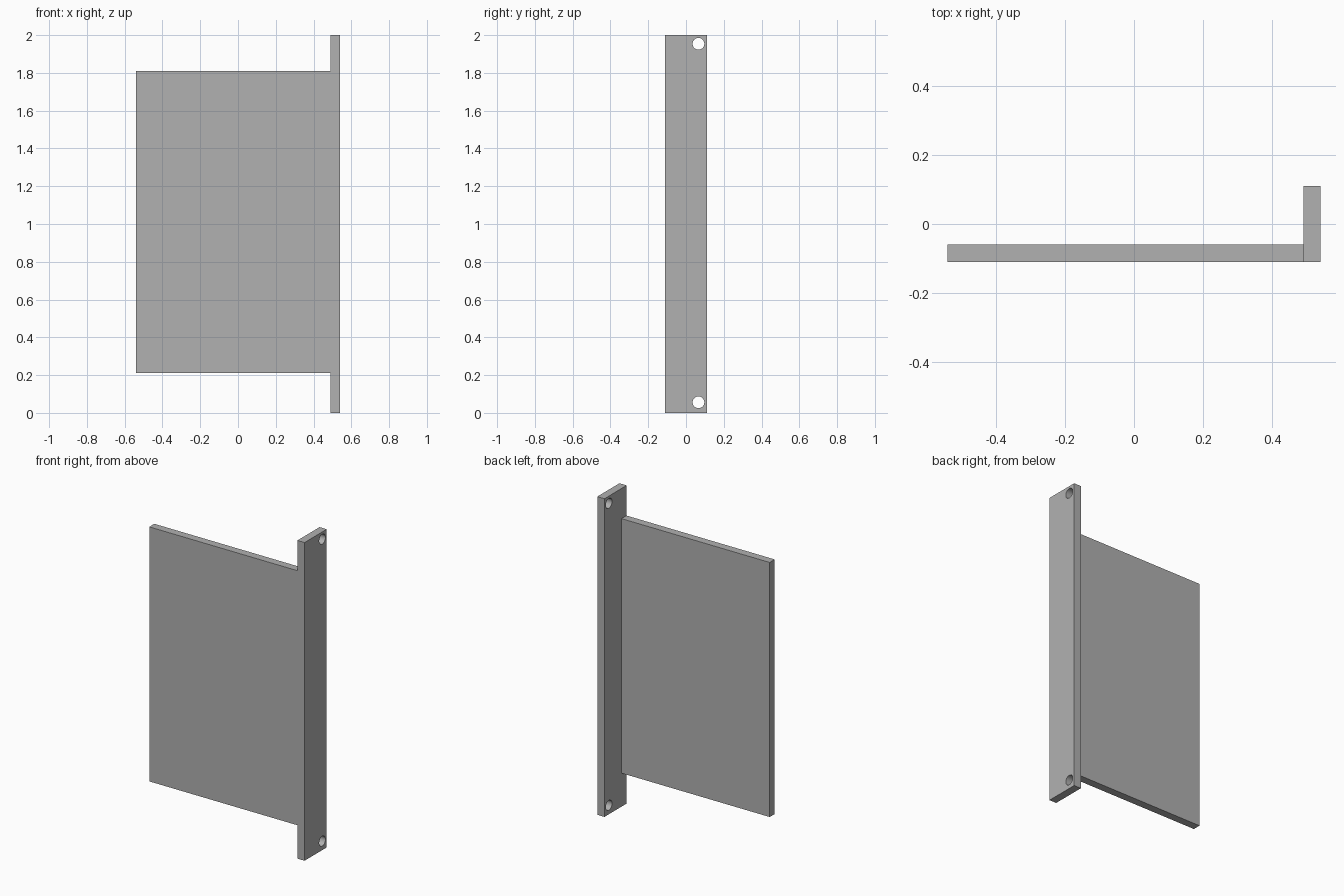
import bpy
import math
from mathutils import Vector

cube = bpy.data.objects.get("Cube")
if cube:
    bpy.data.objects.remove(cube, do_unlink=True)

grey = bpy.data.materials.new("plain grey")
grey.use_nodes = True
colour = (0.44, 0.44, 0.44, 1)
grey.diffuse_color = colour
grey.node_tree.nodes["Principled BSDF"].inputs["Base Color"].default_value = colour


def box(name, low, high):
    low, high = Vector(low), Vector(high)
    bpy.ops.mesh.primitive_cube_add(size=1, location=(low + high) / 2)
    obj = bpy.context.object
    obj.name = name
    obj.scale = high - low
    bpy.ops.object.transform_apply(location=False, rotation=False, scale=True)
    obj.data.materials.append(grey)
    return obj


# Flat panel, and the taller flange along its left edge
box("panel", (-0.54, -0.11, 0.21), (0.49, -0.06, 1.81))
flange = box("flange", (0.49, -0.11, 0), (0.54, 0.11, 2))

# Screw holes near both ends of the flange
for end, z in (("bottom", 0.056), ("top", 1.954)):
    bpy.ops.mesh.primitive_cylinder_add(
        vertices=48, radius=0.031, depth=0.2,
        location=(0.515, 0.066, z), rotation=(0, math.pi / 2, 0))
    cutter = bpy.context.object
    cutter.name = end + "_hole_cutter"
    cutter.data.materials.append(grey)
    cutter.hide_render = True
    cutter.hide_set(True)
    cut = flange.modifiers.new(end + " hole", "BOOLEAN")
    cut.operation = "DIFFERENCE"
    cut.solver = "EXACT"
    cut.object = cutter

# Bake the holes in, then smooth their walls
bpy.ops.object.select_all(action="DESELECT")
flange.select_set(True)
bpy.context.view_layer.objects.active = flange
for modifier in list(flange.modifiers):
    cutter = modifier.object
    bpy.ops.object.modifier_apply(modifier=modifier.name)
    bpy.data.objects.remove(cutter, do_unlink=True)
bpy.ops.object.shade_smooth_by_angle(angle=math.radians(30))
